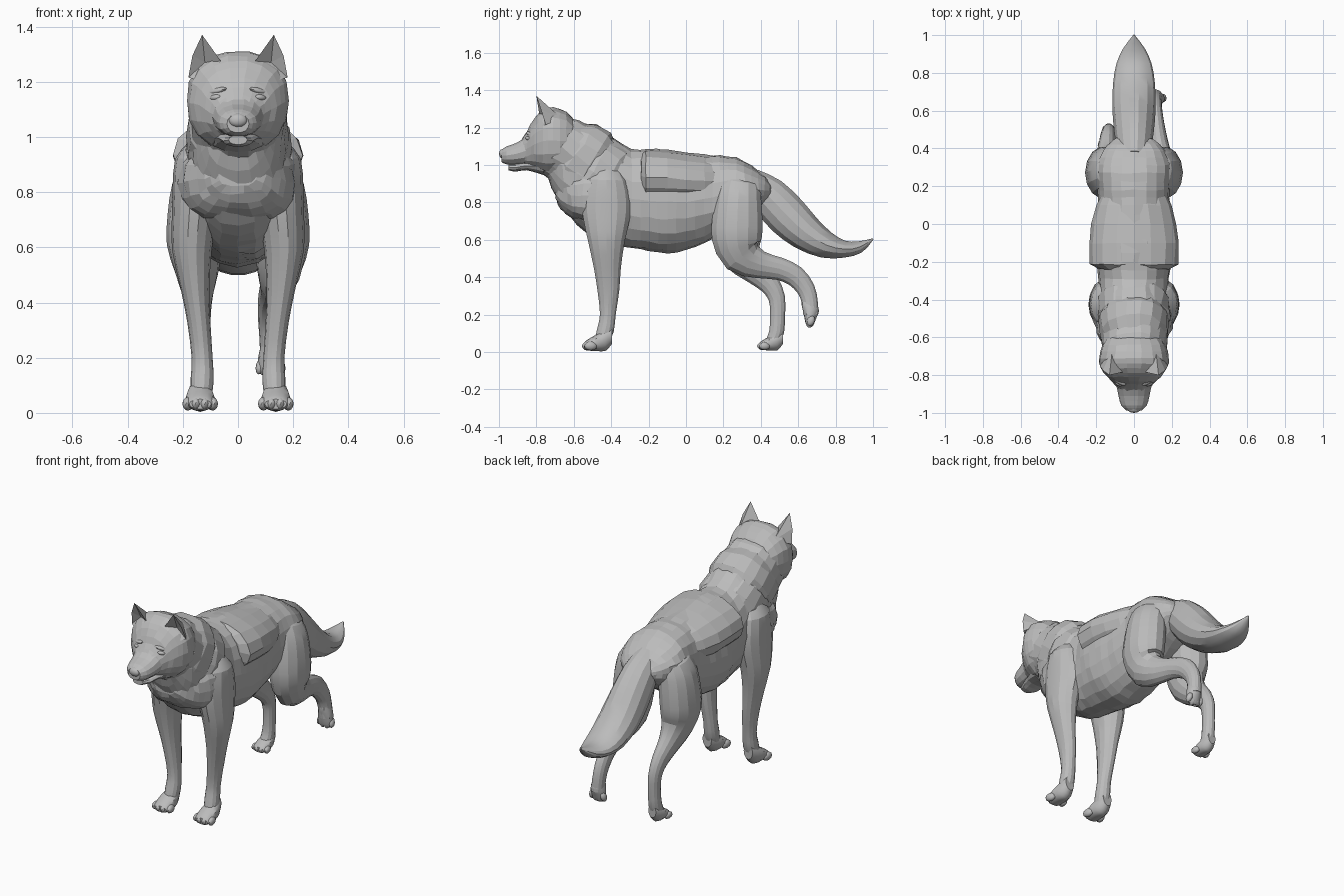
import bpy, bmesh, math, random
from mathutils import Vector, Matrix

random.seed(4)
cube = bpy.data.objects.get("Cube")
if cube:
    bpy.data.objects.remove(cube, do_unlink=True)

fur = bpy.data.materials.new("grey_fur")
fur.use_nodes = True
GREY = (0.5, 0.5, 0.5, 1)
fur.diffuse_color = GREY
fur.node_tree.nodes["Principled BSDF"].inputs["Base Color"].default_value = GREY


def finish(name, bm, smooth=None):
    bmesh.ops.recalc_face_normals(bm, faces=bm.faces)
    mesh = bpy.data.meshes.new(name)
    bm.to_mesh(mesh)
    bm.free()
    mesh.materials.append(fur)
    ob = bpy.data.objects.new(name, mesh)
    bpy.context.collection.objects.link(ob)
    if smooth:
        bpy.ops.object.select_all(action='DESELECT')
        ob.select_set(True)
        bpy.context.view_layer.objects.active = ob
        bpy.ops.object.shade_smooth_by_angle(angle=math.radians(smooth))


def spline(rows, steps):
    """Catmull-Rom interpolation of whole rows."""
    pts = [Vector(r) for r in rows]
    pts = [pts[0] * 2 - pts[1]] + pts + [pts[-1] * 2 - pts[-2]]
    out = []
    for a, b, c, d in zip(pts, pts[1:], pts[2:], pts[3:]):
        for k in range(steps):
            t = k / steps
            out.append(0.5 * (2 * b + (c - a) * t + (2 * a - 5 * b + 4 * c - d) * t * t
                              + (3 * b - a - 3 * c + d) * t ** 3))
    return out + [pts[-2]]


def loft(name, rows, sides=14, steps=2, power=2.0, upright=False, jitter=0.0, smooth=None, bm=None):
    """Tube through rows of (x, y, z, half width, half depth)."""
    own = bm is None
    bm = bm or bmesh.new()
    path = spline(rows, steps)
    rings = []
    for i, p in enumerate(path):
        tangent = path[min(i + 1, len(path) - 1)] - path[max(i - 1, 0)]
        up = Vector((0, 0, 1)) if upright else Vector((0, -tangent[2], tangent[1])).normalized()
        ring = []
        for k in range(sides):
            a = 2 * math.pi * k / sides
            c, s = math.cos(a), math.sin(a)
            u = math.copysign(abs(c) ** (2 / power), c) * max(p[3], 0.002)
            v = math.copysign(abs(s) ** (2 / power), s) * max(p[4], 0.002)
            wob = Vector([random.uniform(-jitter, jitter) for _ in range(3)])
            ring.append(bm.verts.new(Vector(p[:3]) + Vector((u, 0, 0)) + up * v + wob))
        rings.append(ring)
    for r0, r1 in zip(rings, rings[1:]):
        for k in range(sides):
            j = (k + 1) % sides
            bm.faces.new((r0[k], r0[j], r1[j], r1[k]))
    bm.faces.new(rings[0])
    bm.faces.new(rings[-1])
    if own:
        finish(name, bm, smooth)


def slices(name, rows, **kw):
    """Loft through upright sections of (y, top, bottom, half width)."""
    loft(name, [(0, y, (t + b) / 2, w, (t - b) / 2) for y, t, b, w in rows], upright=True, **kw)


def blob(bm, loc, size, rot=(0, 0, 0)):
    mat = Matrix.Translation(loc)
    for angle, axis in zip(rot, 'XYZ'):
        mat = mat @ Matrix.Rotation(angle, 4, axis)
    bmesh.ops.create_icosphere(bm, subdivisions=2, radius=1, matrix=mat @ Matrix.Diagonal((*size, 1)))


# Body, chest fur, flank fur and tail
slices("torso", [(-.74, 1.12, .94, .1), (-.69, 1.2, .82, .14), (-.62, 1.23, .72, .165), (-.54, 1.215, .64, .178),
                 (-.46, 1.19, .6, .185), (-.38, 1.14, .57, .185), (-.29, 1.085, .555, .185), (-.2, 1.085, .54, .198),
                 (-.1, 1.08, .53, .206), (0, 1.065, .545, .2), (.1, 1.055, .58, .19), (.18, 1.05, .63, .19),
                 (.27, 1.04, .68, .198), (.35, .995, .73, .185), (.42, .945, .79, .14), (.46, .9, .82, .08)],
       sides=20, power=2.2, jitter=.004)
slices("chest_fur", [(-.28, .97, .69, .18), (-.46, .98, .69, .215), (-.55, .98, .695, .205), (-.61, .965, .715, .175),
                     (-.665, .94, .765, .125), (-.695, .92, .82, .07)], sides=18, power=2.7, jitter=.006)
slices("flank_fur", [(-.24, 1.06, .82, .185), (-.215, 1.085, .785, .234), (-.1, 1.08, .78, .236),
                     (0, 1.065, .78, .225), (.1, 1.05, .78, .198), (.16, 1.03, .8, .17)],
       sides=16, steps=1, jitter=.003)
loft("tail", [(0, .34, .91, .08, .08), (0, .44, .835, .098, .108), (0, .54, .73, .11, .116), (0, .64, .638, .115, .1),
              (0, .75, .572, .11, .074), (0, .85, .55, .093, .046), (0, .93, .562, .057, .032),
              (0, 1, .605, .004, .004)], sides=14, smooth=22)

# Layered mane around the neck
for name, y, z, w, d in (("mane_lower", -.46, .935, .198, .208), ("mane_middle", -.55, 1.02, .185, .208),
                         ("mane_upper", -.63, 1.07, .174, .18)):
    loft(name, [(0, y + .09, z - .055, w * .84, d * .84), (0, y + .035, z - .022, w, d),
                (0, y - .04, z + .03, w * .97, d * .97), (0, y - .1, z + .07, w * .8, d * .78)],
         sides=18, steps=1, power=2.2, jitter=.007)

# Head, muzzle, jaw
slices("head", [(-.58, 1.22, 1.02, .13), (-.64, 1.285, .97, .168), (-.71, 1.31, .95, .186), (-.765, 1.295, .955, .174),
                (-.81, 1.25, .975, .14), (-.85, 1.18, .99, .1), (-.885, 1.13, 1.01, .07)],
       sides=18, power=2.3, jitter=.003)
slices("muzzle", [(-.78, 1.2, .99, .125), (-.85, 1.155, 1.0, .095), (-.91, 1.118, 1.0, .082),
                  (-.96, 1.1, 1.003, .068), (-.987, 1.082, 1.015, .04)], sides=14, power=2.2)
slices("jaw", [(-.76, 1.03, .945, .1), (-.85, 1.02, .972, .072), (-.91, 1.008, .964, .054), (-.95, 1.006, .972, .034)],
       sides=12)
bm = bmesh.new()
blob(bm, (0, -.98, 1.06), (.036, .02, .026))
finish("nose", bm, 40)

for side, tag in ((1, "left"), (-1, "right")):
    # Eye with brow ridge
    bm = bmesh.new()
    blob(bm, (side * .082, -.842, 1.143), (.024, .014, .011), (0, side * .15, side * .6))
    finish(tag + "_eye", bm, 40)
    bm = bmesh.new()
    blob(bm, (side * .078, -.824, 1.166), (.046, .022, .012), (0, side * .25, side * .6))
    finish(tag + "_brow", bm, 40)

    # Ear with a hollow front and a rounded outer edge
    bm = bmesh.new()
    tip, inner, rim, outer, back, low, hollow = [bm.verts.new((side * x, y, z)) for x, y, z in (
        (.13, -.8, 1.37), (.062, -.785, 1.275), (.165, -.775, 1.295), (.18, -.75, 1.215), (.115, -.665, 1.25),
        (.12, -.795, 1.2), (.12, -.75, 1.27))]
    for tri in ((tip, inner, hollow), (tip, hollow, rim), (rim, hollow, outer), (inner, low, hollow),
                (low, outer, hollow), (tip, back, inner), (tip, rim, back), (rim, outer, back),
                (inner, back, low), (outer, low, back)):
        bm.faces.new(tri)
    bmesh.ops.subdivide_edges(bm, edges=bm.edges[:], cuts=1, smooth=.35, use_grid_fill=True)
    finish(tag + "_ear", bm)


# Paw: pad and four toes pointing forward, tilted for a lifted foot
def paw(name, loc, tilt=0.0, size=1.0):
    bm = bmesh.new()
    loft("", [(0, .05, .03, .03, .045), (0, .015, .006, .043, .06), (0, -.035, -.01, .054, .044),
              (0, -.085, -.024, .05, .028), (0, -.1, -.028, .04, .018)], sides=12, upright=True, bm=bm)
    for i in range(4):
        off = i - 1.5
        blob(bm, (off * .03, -.082 + abs(off) * .012, -.027), (.019, .036, .025), (0, 0, off * .12))
    bm.transform(Matrix.Translation(loc) @ Matrix.Rotation(tilt, 4, 'X') @ Matrix.Scale(size, 4))
    finish(name, bm, 35)


# Legs; the left hind foot is lifted behind
SHOULDER = [(.12, -.42, .99, .05, .06), (.146, -.425, .92, .082, .11), (.153, -.425, .8, .084, .135),
            (.16, -.425, .7, .08, .125), (.167, -.425, .59, .072, .1), (.156, -.42, .45, .052, .074),
            (.142, -.415, .33, .042, .06), (.13, -.418, .2, .038, .043), (.13, -.43, .12, .042, .046),
            (.133, -.45, .06, .038, .04)]
THIGH = [(.08, .3, .96, .05, .06), (.115, .288, .91, .085, .108), (.14, .28, .83, .098, .125),
         (.152, .275, .72, .103, .137), (.158, .273, .61, .1, .138), (.15, .3, .515, .08, .11)]
LIFTED = [(.135, .4, .466, .056, .075), (.122, .5, .445, .045, .062), (.112, .585, .405, .04, .058),
          (.11, .642, .335, .037, .05), (.114, .662, .265, .036, .044), (.118, .668, .2, .038, .042)]
STANDING = [(.145, .37, .435, .056, .075), (.14, .445, .365, .042, .058), (.135, .485, .29, .035, .046),
            (.133, .49, .2, .032, .041), (.135, .485, .11, .035, .041), (.137, .465, .06, .036, .038)]


def leg(name, rows, side):
    loft(name, [(side * x, y, z, w, d) for x, y, z, w, d in rows], sides=14, smooth=18)


for side, tag in ((1, "left"), (-1, "right")):
    leg(tag + "_front_leg", SHOULDER, side)
    paw(tag + "_front_paw", (side * .137, -.445, .06))
leg("left_hind_leg", THIGH + LIFTED, 1)
leg("right_hind_leg", THIGH + STANDING, -1)
paw("left_hind_paw", (.118, .665, .226), math.radians(70), .84)
paw("right_hind_paw", (-.137, .475, .055), size=.85)
